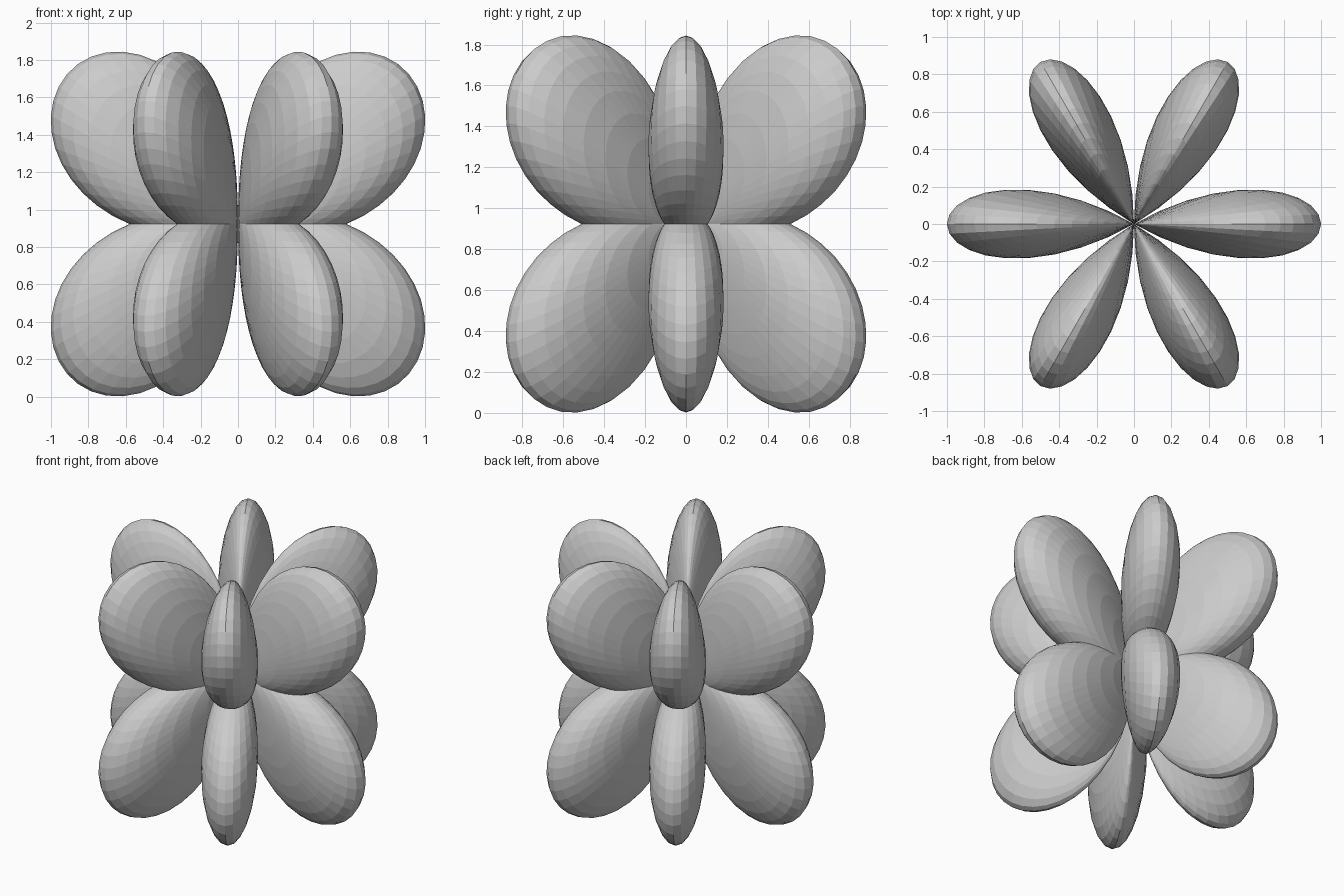
import bpy, bmesh
from math import sin, cos, pi

if "Cube" in bpy.data.objects:
    bpy.data.objects.remove(bpy.data.objects["Cube"])

LON, LAT = 120, 48      # grid around the axis and from pole to pole
CENTRE_Z = 0.923


def radius(lat, lon):
    # six lobes around the axis, two tiers meeting in a crease at the middle
    return abs(cos(3 * lon)) * cos(lat) * (0.58 + 1.44 * abs(lat))


def point(i, j):
    lat = -pi / 2 + pi * j / LAT
    lon = 2 * pi * i / LON
    r = radius(lat, lon)
    return (r * cos(lat) * cos(lon), r * cos(lat) * sin(lon),
            CENTRE_Z + r * sin(lat))


# Lobed surface in spherical coordinates
bm = bmesh.new()
grid = [[bm.verts.new(point(i, j)) for j in range(LAT + 1)] for i in range(LON)]
for i in range(LON):
    a, b = grid[i], grid[(i + 1) % LON]
    for j in range(LAT):
        bm.faces.new((a[j], b[j], b[j + 1], a[j + 1]))

# Collapse the points that meet at the centre
bmesh.ops.remove_doubles(bm, verts=bm.verts, dist=1e-5)

mesh = bpy.data.meshes.new("lobed_surface")
bm.to_mesh(mesh)
bm.free()
obj = bpy.data.objects.new("lobed_surface", mesh)
bpy.context.collection.objects.link(obj)
